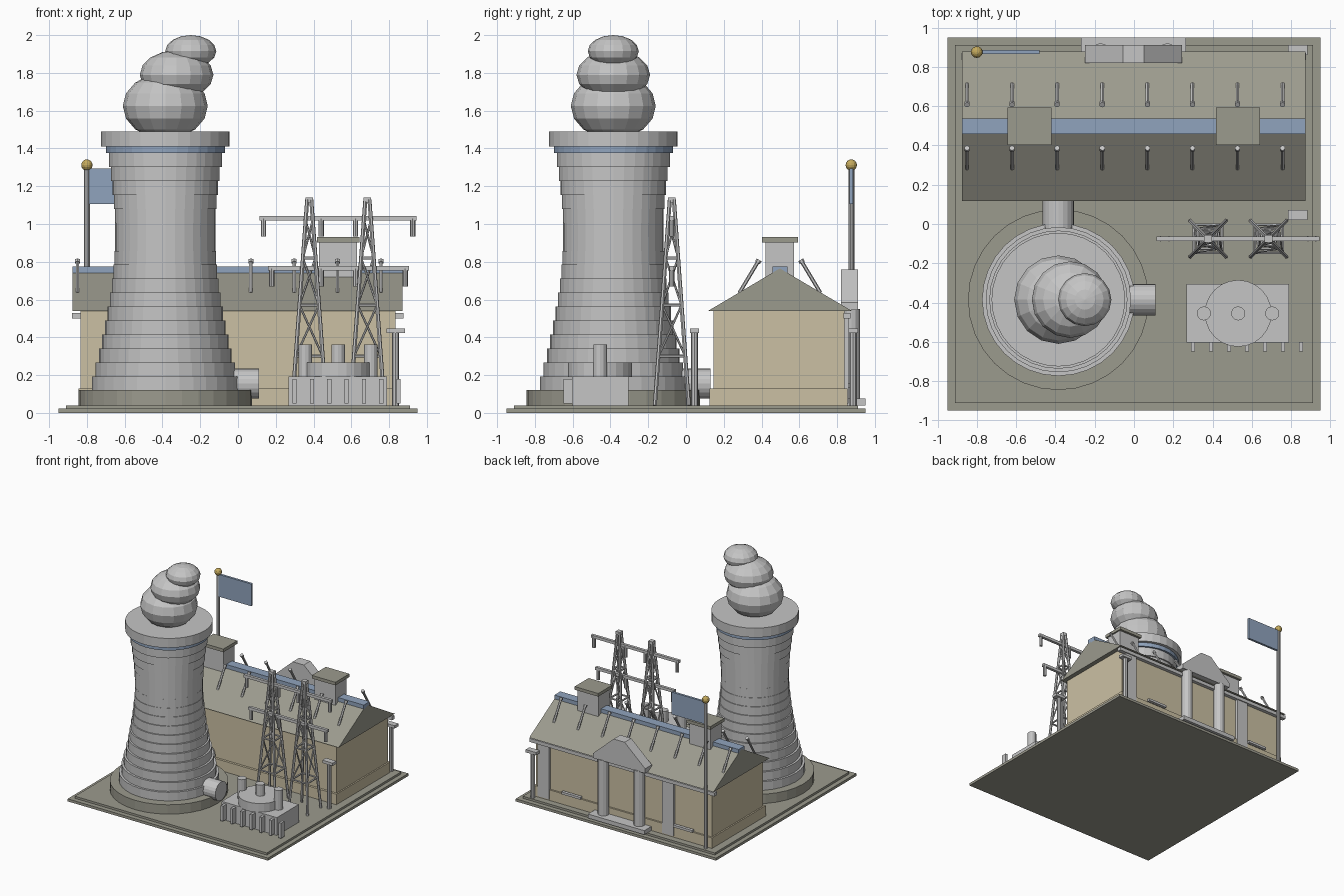
import bpy, bmesh, math
from mathutils import Vector

if "Cube" in bpy.data.objects:
    bpy.data.objects.remove(bpy.data.objects["Cube"])


def material(name, rgb):
    m = bpy.data.materials.new(name)
    m.diffuse_color = (*rgb, 1)
    m.use_nodes = True
    m.node_tree.nodes["Principled BSDF"].inputs["Base Color"].default_value = m.diffuse_color
    return m


GREY = material("light_grey", (0.56, 0.56, 0.56))
STONE = material("olive_stone", (0.33, 0.325, 0.27))
CREAM = material("cream_wall", (0.60, 0.53, 0.37))
BLUE = material("dusty_blue", (0.28, 0.37, 0.51))
GOLD = material("gold", (0.55, 0.40, 0.11))


def finish(bm, name, mat):
    bmesh.ops.recalc_face_normals(bm, faces=bm.faces)
    me = bpy.data.meshes.new(name)
    bm.to_mesh(me)
    bm.free()
    me.materials.append(mat)
    ob = bpy.data.objects.new(name, me)
    bpy.context.collection.objects.link(ob)
    return ob


def box(name, x0, x1, y0, y1, z0, z1, mat):
    bm = bmesh.new()
    bmesh.ops.create_cube(bm, size=1)
    for v in bm.verts:
        v.co = ((x0 + x1) / 2 + v.co.x * (x1 - x0),
                (y0 + y1) / 2 + v.co.y * (y1 - y0),
                (z0 + z1) / 2 + v.co.z * (z1 - z0))
    return finish(bm, name, mat)


def rod(name, a, b, r, mat, sides=8, r2=None):
    """Closed cylinder or cone between two points."""
    a, b = Vector(a), Vector(b)
    bm = bmesh.new()
    bmesh.ops.create_cone(bm, cap_ends=True, segments=sides, radius1=r,
                          radius2=r if r2 is None else r2, depth=(b - a).length)
    ob = finish(bm, name, mat)
    ob.location = (a + b) / 2
    ob.rotation_euler = (b - a).to_track_quat('Z', 'Y').to_euler()
    return ob


def ball(name, c, r, rz, mat, u=16, v=8):
    bm = bmesh.new()
    bmesh.ops.create_uvsphere(bm, u_segments=u, v_segments=v, radius=1)
    for w in bm.verts:
        w.co = (c[0] + w.co.x * r, c[1] + w.co.y * r, c[2] + w.co.z * rz)
    return finish(bm, name, mat)


def prism(name, profile, along, lo, hi, mat):
    """Extrude an (across, z) profile along x or y."""
    bm = bmesh.new()

    def pt(p, t):
        return (t, p[0], p[1]) if along == 'x' else (p[0], t, p[1])
    a = [bm.verts.new(pt(p, lo)) for p in profile]
    b = [bm.verts.new(pt(p, hi)) for p in profile]
    bm.faces.new(a)
    bm.faces.new(b)
    n = len(profile)
    for i in range(n):
        bm.faces.new((a[i], a[(i + 1) % n], b[(i + 1) % n], b[i]))
    return finish(bm, name, mat)


# Ground slab in two tiers
box("ground_slab", -0.95, 0.95, -0.95, 0.95, 0, 0.022, STONE)
box("ground_step", -0.91, 0.91, -0.91, 0.91, 0.02, 0.04, STONE)

# Cooling tower: footing, stepped rings on a hyperbolic curve, band and crown
TX, TY = -0.385, -0.385
rod("tower_footing", (TX, TY, 0.04), (TX, TY, 0.12), 0.46, STONE, 32)
N, Z0, Z1 = 17, 0.12, 1.375
for i in range(N):
    za = Z0 + (Z1 - Z0) * i / N
    zb = Z0 + (Z1 - Z0) * (i + 1) / N
    zm = (za + zb) / 2
    r = 0.265 * math.sqrt(1 + ((zm - 0.95) / 0.74) ** 2)
    rod("tower_ring", (TX, TY, za), (TX, TY, zb), r, GREY, 32)
rod("tower_band", (TX, TY, 1.375), (TX, TY, 1.412), 0.315, BLUE, 32)
rod("tower_crown", (TX, TY, 1.41), (TX, TY, 1.49), 0.34, GREY, 32)

# Side vents of the tower
rod("vent_east", (-0.02, TY, 0.155), (0.11, TY, 0.155), 0.08, GREY, 20)
rod("vent_north", (TX, -0.02, 0.155), (TX, 0.13, 0.155), 0.08, GREY, 20)

# Steam puffs
ball("steam_low", (-0.385, TY, 1.625), 0.225, 0.175, GREY)
ball("steam_mid", (-0.325, TY, 1.79), 0.195, 0.13, GREY)
ball("steam_top", (-0.25, TY, 1.915), 0.135, 0.085, GREY)

# Turbine hall: plinth, walls, gable roof and ridge
CY = 0.497
box("hall_plinth", -0.845, 0.845, 0.125, 0.855, 0.04, 0.13, CREAM)
box("hall_walls", -0.833, 0.833, 0.145, 0.84, 0.12, 0.545, CREAM)
prism("hall_roof", [(0.117, 0.54), (0.878, 0.54), (CY, 0.765)], 'x', -0.875, 0.872, STONE)
box("roof_ridge", -0.875, 0.872, CY - 0.04, CY + 0.04, 0.735, 0.775, BLUE)
box("back_gutter", -0.878, 0.875, 0.835, 0.87, 0.50, 0.53, GREY)

# Roof vents with caps
for x in (-0.533, 0.53):
    box("roof_vent", x - 0.1, x + 0.1, CY - 0.075, CY + 0.075, 0.70, 0.905, GREY)
    box("vent_cap", x - 0.112, x + 0.112, CY - 0.095, CY + 0.095, 0.903, 0.93, STONE)

# Leaning roof pipes on both slopes
for i in range(8):
    x = -0.85 + 0.2295 * i
    for s in (-1, 1):
        foot = (x, CY + s * 0.215, 0.635)
        head = (x, CY + s * 0.11, 0.81)
        neck = (x, CY + s * 0.119, 0.795)
        rod("roof_pipe", foot, head, 0.01, GREY, 6)
        rod("pipe_tip", neck, head, 0.015, GREY, 6)

# Back wall doors and sills
for x in (0.75, -0.43):
    box("back_door", x - 0.055, x + 0.055, 0.84, 0.861, 0.05, 0.50, GREY)
for x in (0.48, -0.58):
    box("back_sill", x - 0.09, x + 0.09, 0.85, 0.875, 0.135, 0.155, GREY)

# Back portico
box("portico_step", -0.27, 0.265, 0.84, 0.95, 0.04, 0.075, GREY)
for x in (-0.17, 0.17):
    rod("portico_column", (x, 0.875, 0.07), (x, 0.875, 0.55), 0.045, GREY, 12)
prism("portico_pediment",
      [(-0.25, 0.545), (0.245, 0.545), (0.245, 0.585), (0.05, 0.76), (-0.055, 0.76), (-0.25, 0.585)],
      'y', 0.82, 0.91, GREY)

# Flagpole
rod("flag_pole", (-0.80, 0.875, 0.04), (-0.80, 0.875, 1.30), 0.016, GREY, 10)
ball("pole_finial", (-0.80, 0.875, 1.312), 0.03, 0.03, GOLD, 12, 8)
box("flag", -0.79, -0.48, 0.865, 0.885, 1.105, 1.295, BLUE)

# Lamp posts
for y in (0.045, 0.885):
    rod("lamp_post", (0.833, y, 0.04), (0.833, y, 0.43), 0.019, GREY, 8)
    box("lamp_head", 0.785, 0.883, y - 0.025, y + 0.025, 0.423, 0.447, GREY)

# Lattice pylons: four legs, cross rails and diagonal braces
PY = -0.075
CORNERS = [(-1, -1), (1, -1), (1, 1), (-1, 1)]
for px in (0.377, 0.685):
    def leg(k, z):
        h = 0.09 + (0.01 - 0.09) * (z - 0.04) / 1.1
        c = CORNERS[k % 4]
        return (px + c[0] * h, PY + c[1] * h, z)
    levels = (0.30, 0.57, 0.82)
    for k in range(4):
        rod("pylon_leg", leg(k, 0.04), leg(k, 1.13), 0.011, GREY, 6)
        for z in levels:
            rod("pylon_rail", leg(k, z), leg(k + 1, z), 0.008, GREY, 6)
        for j, (za, zb) in enumerate(zip(levels, levels[1:] + (1.02,))):
            rod("pylon_brace", leg(k + j % 2, za), leg(k + 1 - j % 2, zb), 0.006, GREY, 6)
    box("pylon_cap", px - 0.02, px + 0.02, PY - 0.02, PY + 0.02, 1.115, 1.14, GREY)

# Cross arms with hanging insulators
for x0, x1, z in ((0.115, 0.945, 1.03), (0.158, 0.905, 0.765)):
    box("cross_arm", x0, x1, PY - 0.012, PY + 0.012, z - 0.012, z + 0.012, GREY)
    for x in (x0 + 0.02, 0.44, 0.622, x1 - 0.02):
        rod("insulator", (x, PY, z - 0.095), (x, PY, z), 0.014, GREY, 8)

# Transformer: tank, drum, bushings and cooling fins
box("transformer_tank", 0.267, 0.79, -0.602, -0.305, 0.04, 0.193, GREY)
rod("transformer_drum", (0.53, -0.455, 0.19), (0.53, -0.455, 0.267), 0.17, GREY, 24)
for x in (0.356, 0.53, 0.703):
    rod("bushing", (x, -0.455, 0.19), (x, -0.455, 0.362), 0.036, GREY, 12)
for i in range(7):
    x = 0.30 + 0.0917 * i
    box("cooling_fin", x - 0.011, x + 0.011, -0.648, -0.60, 0.05, 0.18, GREY)
